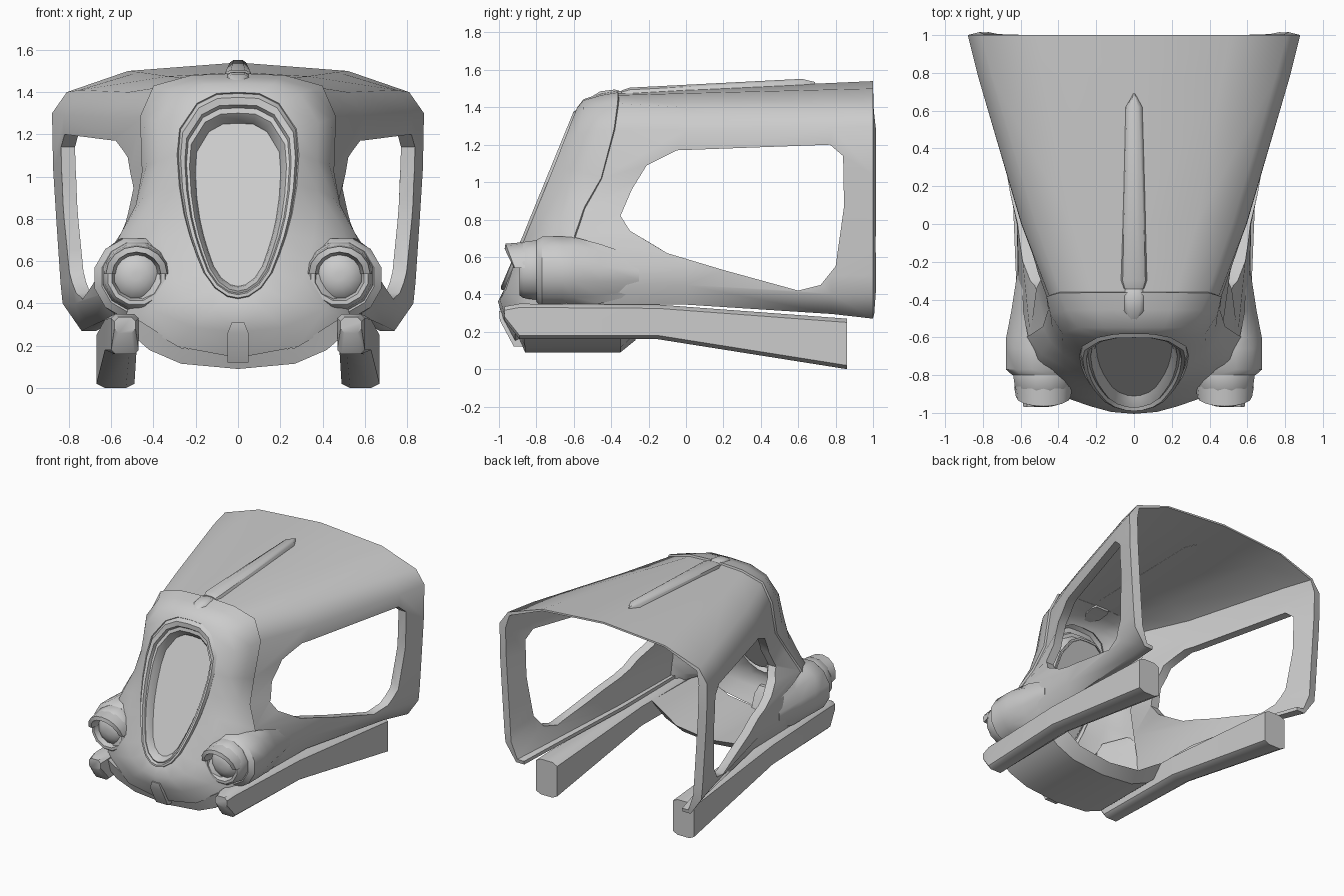
import bpy, bmesh, math

if "Cube" in bpy.data.objects:
    bpy.data.objects.remove(bpy.data.objects["Cube"])


def loft(name, rings, closed=True, mirror=False, thick=0, offset=-1, weights=None, cutter=None,
         angle=40):
    """Skin a list of rings with quads, then mirror / thicken / cut and shade it."""
    bm = bmesh.new()
    vs = [[bm.verts.new(p) for p in r] for r in rings]
    n = len(rings[0])
    for a, b in zip(vs, vs[1:]):
        for j in range(n if closed else n - 1):
            k = (j + 1) % n
            bm.faces.new((a[j], a[k], b[k], b[j]))
    if closed:
        bm.faces.new(vs[0])
        bm.faces.new(vs[-1])
        bmesh.ops.recalc_face_normals(bm, faces=bm.faces)
    me = bpy.data.meshes.new(name)
    bm.to_mesh(me)
    bm.free()
    ob = bpy.data.objects.new(name, me)
    bpy.context.collection.objects.link(ob)
    if weights:
        g = ob.vertex_groups.new(name="thickness")
        for i in range(len(me.vertices)):
            g.add([i], weights[i % n], 'REPLACE')
    if mirror:
        ob.modifiers.new("mirror", 'MIRROR')
    if thick:
        s = ob.modifiers.new("shell", 'SOLIDIFY')
        s.thickness, s.offset = thick, offset
        if weights:
            s.vertex_group = "thickness"
    if cutter:
        b = ob.modifiers.new("opening", 'BOOLEAN')
        b.operation, b.solver, b.object = 'DIFFERENCE', 'EXACT', cutter
    bpy.ops.object.select_all(action='DESELECT')
    ob.select_set(True)
    bpy.context.view_layer.objects.active = ob
    if ob.modifiers:
        bpy.ops.object.convert(target='MESH')
        ob = bpy.context.object
    bpy.ops.object.shade_smooth_by_angle(angle=math.radians(angle))
    return ob


def circle(cx, cz, r, y, inner=0, n=12):
    """Ring facing -y; inner keeps it outside the given half width of the body."""
    return [(max(inner, cx + r * math.cos(math.tau * (i + .5) / n)), y,
             cz + r * math.sin(math.tau * (i + .5) / n)) for i in range(n)]


def octagon(y, x0, x1, z0, z1, c=.035, d=.02):
    return [(x0 + c, y, z0), (x1 - c, y, z0), (x1, y, z0 + d), (x1, y, z1 - d),
            (x1 - c, y, z1), (x0 + c, y, z1), (x0, y, z1 - d), (x0, y, z0 + d)]


def section(y, pts):
    return [(x, y, z) for x, z in pts]


# Hood shell: half sections from roof centre down to the sill, front to back
seam = [(0, -.36, 1.475), (.22, -.36, 1.465), (.39, -.36, 1.42), (.45, -.38, 1.28),
        (.44, -.45, 1.02), (.47, -.54, .86), (.55, -.59, .71), (.60, -.61, .56),
        (.61, -.62, .45), (.57, -.63, .345)]
mid = section(0, [(0, 1.495), (.33, 1.475), (.52, 1.40), (.595, 1.28), (.60, 1.02), (.60, .8),
                  (.61, .66), (.62, .55), (.62, .45), (.58, .345), (.53, .345)])
rear = section(.78, [(0, 1.53), (.47, 1.495), (.75, 1.41), (.825, 1.29), (.82, 1.04), (.81, .8),
                     (.80, .65), (.79, .5), (.77, .4), (.69, .295), (.63, .295)])
end = section(1, [(0, 1.54), (.52, 1.5), (.81, 1.4), (.88, 1.3), (.875, 1.04), (.86, .8),
                  (.85, .65), (.84, .5), (.83, .4), (.74, .27), (.67, .27)])

# Side opening cutter
hole = [(-.35, .82), (-.29, .96), (-.21, 1.09), (-.05, 1.17), (.77, 1.2), (.84, 1.14), (.845, .87),
        (.8, .55), (.72, .45), (.6, .42), (.2, .53), (-.1, .62), (-.3, .74)]
cut = loft("opening_cutter", [[(x, y, z) for y, z in hole] for x in (-2, 2)])
cut.hide_render = True
loft("hood_shell", [seam + [(.53, -.63, .345)], mid, rear, end], closed=False, mirror=True,
     thick=.065, weights=[.2, .2, .4] + [1] * 6 + [.5, .4], cutter=cut, angle=55)
bpy.data.objects.remove(cut)

# Nose: grille outline -> bulge -> flank -> seam, wrapping under the front
outline = [(0, 1.39), (.1, 1.385), (.19, 1.34), (.27, 1.22), (.28, 1.1), (.27, .95), (.25, .82),
           (.225, .72), (.195, .63), (.16, .54), (.11, .47), (.05, .43), (0, .42)]


def face_y(z):
    return -.58 - .4 * (1.39 - z)


def grille_ring(s, depth):
    k = (1 - s) / .28
    return [(x * s, face_y(z) + depth, z * (1 - .206 * k) + .147 * k) for x, z in outline]


bulge = [(0, -.54, 1.43), (.16, -.54, 1.425), (.29, -.54, 1.38), (.37, -.57, 1.25),
         (.365, -.63, 1.07), (.365, -.68, .93), (.36, -.75, .8), (.35, -.80, .7), (.33, -.85, .6),
         (.30, -.90, .5), (.23, -.95, .42), (.12, -.98, .37), (0, -.99, .36)]
flank = [(0, -.45, 1.46), (.19, -.45, 1.45), (.345, -.45, 1.405), (.43, -.47, 1.27),
         (.42, -.54, 1.05), (.435, -.61, .90), (.48, -.68, .76), (.51, -.73, .66),
         (.51, -.77, .55), (.49, -.82, .44), (.40, -.89, .37), (.21, -.955, .29), (0, -.965, .27)]
edge = seam + [(.5, -.84, .33), (.28, -.9, .2), (0, -.9, .15)]
loft("nose", [grille_ring(1, .01), bulge, flank, edge], closed=False, mirror=True,
     thick=.03, offset=0, angle=55)

# Grille surround with raised rim, and the recessed panel
loft("grille_surround", [grille_ring(s, d) for s, d in
     ((.7, .08), (.74, .03), (.82, -.005), (.87, .0), (.90, -.022), (.97, -.022), (1.02, .015))],
     closed=False, mirror=True)
half = grille_ring(.74, .055)
panel = half + [(-x, y, z) for x, y, z in half[-2:0:-1]]
loft("grille_panel", [panel, [(x, y + .02, z) for x, y, z in panel]])


# Roof ornament: long spear and the front knob
def bump(y, w, z, h):
    return [(-w, y, z), (w, y, z), (w * .8, y, z + h * .75), (w * .45, y, z + h),
            (-w * .45, y, z + h), (-w * .8, y, z + h * .75)]


loft("hood_spear", [bump(-.345, .06, 1.455, .035), bump(-.30, .075, 1.46, .045),
                    bump(.62, .048, 1.505, .047), bump(.69, .006, 1.51, .025)])
loft("spear_knob", [bump(-.515, .025, 1.42, .03), bump(-.46, .065, 1.425, .06),
                    bump(-.38, .07, 1.44, .055), bump(-.345, .055, 1.44, .045)])

for side, s in (("right", 1), ("left", -1)):
    # Fender pod blending back into the body flank
    pod = [(.52, .50, .10, -.25, .59), (.49, .51, .165, -.46, .585), (.49, .52, .193, -.60, .56),
           (.49, .52, .195, -.66, .48), (.49, .52, .195, -.77, 0), (.48, .525, .17, -.80, 0)]
    loft(side + "_fender_pod", [[(s * p[0], p[1], p[2]) for p in circle(x, z, r, y, i)]
                                for x, z, r, y, i in pod])
    # Headlight bezel and domed lens
    lamp = [(.16, -.76), (.165, -.80), (.155, -.87), (.14, -.89), (.12, -.89),
            (.108, -.85), (.10, -.86), (.06, -.885), (.02, -.89)]
    loft(side + "_headlight", [circle(s * .48, .53, r, y, -9) for r, y in lamp])
    # Eyelid visor over the upper half of the lamp
    visor = []
    for i in range(9):
        a = math.pi * (i / 8)
        lip = .03 + .05 * math.sin(a)
        visor.append([(s * .48 + r * math.cos(a), y, .54 + r * math.sin(a) * .9) for r, y in
                      ((.155, -.86), (.145, -.885 - lip), (.115, -.89 - lip), (.10, -.86))])
    loft(side + "_headlight_visor", visor)
    # Chassis rail, with rounded front horn
    rail = [octagon(-.97, .485, .585, .26, .335, .02), octagon(-.89, .47, .60, .16, .35, .02),
            octagon(-.15, .48, .63, .16, .345), octagon(.86, .49, .67, .0, .27, .04)]
    loft(side + "_chassis_rail", [[(s * x, y, z) for x, y, z in r] for r in rail])

# Sagging under-pan that closes the front between the rails
pan = [(0, .09, .155, -.89), (.27, .115, .19, -.89), (.42, .18, .29, -.90), (.5, .25, .34, -.90)]
full = [(-x, a, b, y) for x, a, b, y in pan[:0:-1]] + pan
loft("under_pan", [[(x, y, b), (x, y + .03, a), (x, -.35, a), (x, -.27, b)] for x, a, b, y in full])

# Centre tab below the grille
tab = [(.05, -.92, -.85, .12), (.05, -.995, -.9, .26), (.03, -1.0, -.93, .31)]
loft("centre_tab", [[(-w, a, z), (w, a, z), (w, b, z), (-w, b, z)] for w, a, b, z in tab])
